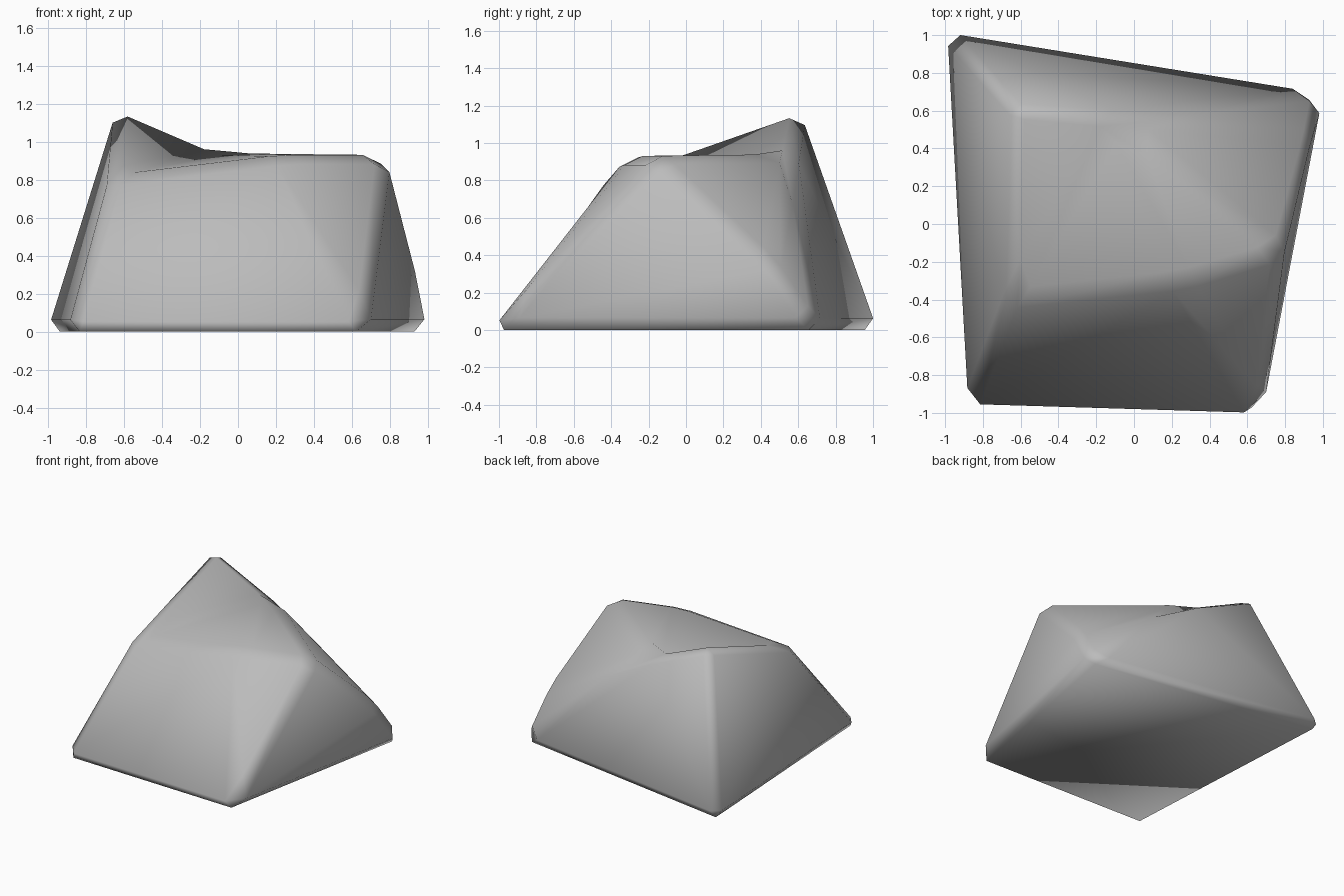
import bpy, bmesh

cube = bpy.data.objects.get("Cube")
if cube:
    bpy.data.objects.remove(cube, do_unlink=True)

# Stone colour
stone = bpy.data.materials.new("stone grey")
stone.use_nodes = True
grey = (0.5, 0.5, 0.5, 1)
stone.diffuse_color = grey
stone.node_tree.nodes["Principled BSDF"].inputs["Base Color"].default_value = grey

# Corners of the unworn boulder
corners = {
    "base_back_right": (-1.007, 1.033, 0),
    "base_back_left": (1.005, 0.71, 0),
    "base_front_left": (0.675, -1.04, 0),
    "base_front_right": (-0.895, -0.99, 0),
    "peak": (-0.64, 0.62, 1.18),
    "shoulder_right": (-0.67, -0.41, 0.82),
    "brow": (0.25, -0.31, 0.93),
    "shoulder_left": (0.79, -0.15, 0.93),
    "flank_left": (0.955, 0.46, 0.36),
    "saddle": (-0.08, 0.57, 0.94),
}
faces = [
    "base_back_right base_back_left base_front_left base_front_right",
    "base_back_right base_front_right shoulder_right peak",
    "base_front_right base_front_left brow shoulder_right",
    "base_front_left shoulder_left brow",
    "base_front_left base_back_left flank_left shoulder_left",
    "base_back_left saddle flank_left",
    "flank_left saddle shoulder_left",
    "shoulder_left saddle brow",
    "brow saddle shoulder_right",
    "saddle peak shoulder_right",
    "base_back_right peak saddle base_back_left",
]

bm = bmesh.new()
verts = {name: bm.verts.new(co) for name, co in corners.items()}
for face in faces:
    bm.faces.new([verts[name] for name in face.split()])
bmesh.ops.recalc_face_normals(bm, faces=bm.faces)

# Worn edges
worn = [e for e in bm.edges if e.calc_face_angle(0) > 0.12]
bmesh.ops.bevel(bm, geom=worn, offset=0.065, offset_type='OFFSET', segments=1,
                profile=0.5, affect='EDGES', clamp_overlap=True)
bmesh.ops.recalc_face_normals(bm, faces=bm.faces)

mesh = bpy.data.meshes.new("boulder")
bm.to_mesh(mesh)
bm.free()
mesh.materials.append(stone)
mesh.shade_smooth()
boulder = bpy.data.objects.new("boulder", mesh)
bpy.context.collection.objects.link(boulder)
